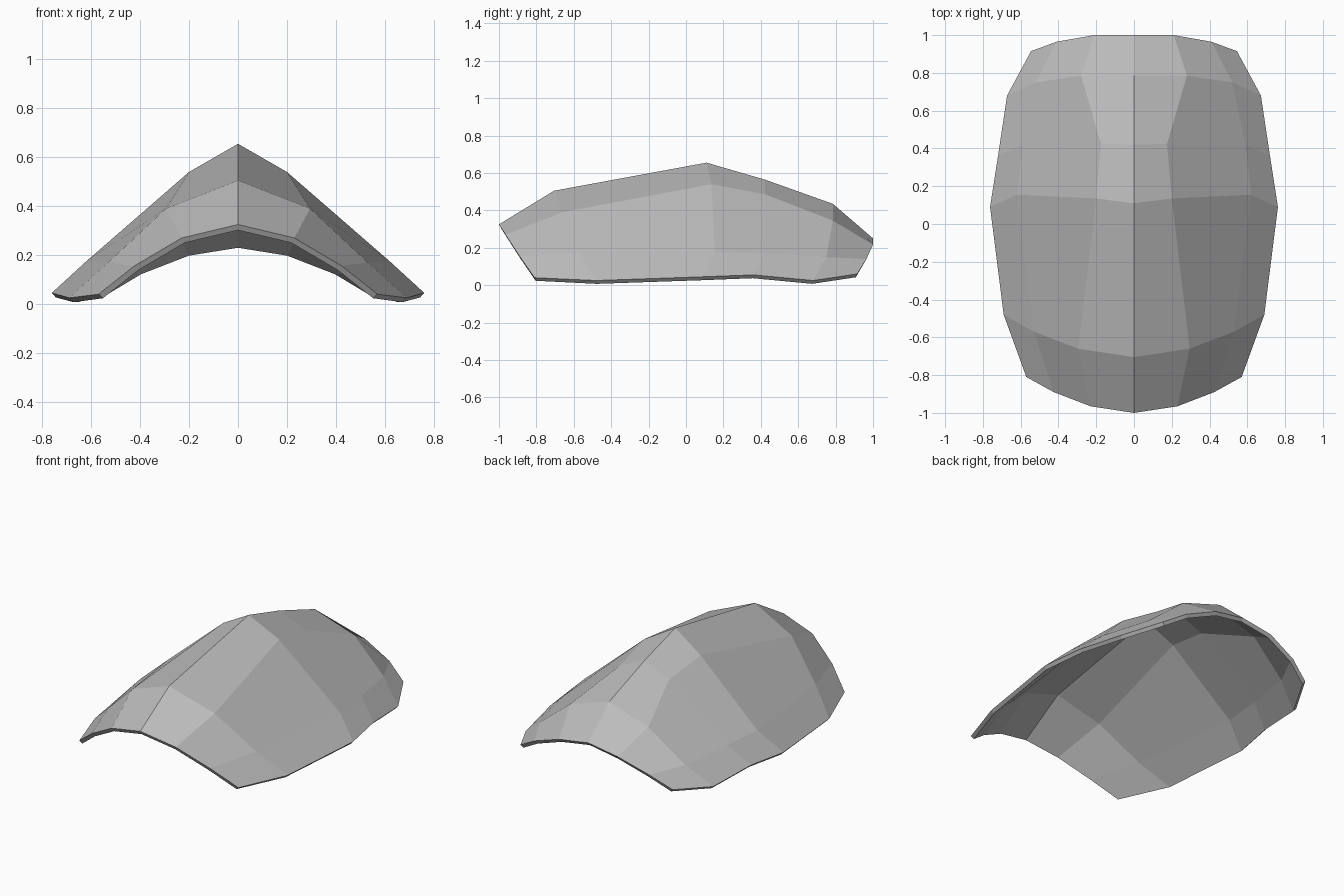
import bpy
import bmesh

default_cube = bpy.data.objects.get("Cube")
if default_cube:
    bpy.data.objects.remove(default_cube, do_unlink=True)


def make_material(name, colour):
    material = bpy.data.materials.new(name)
    material.use_nodes = True
    material.diffuse_color = colour
    for node in material.node_tree.nodes:
        if node.type == "BSDF_PRINCIPLED":
            node.inputs["Base Color"].default_value = colour
    return material


# Cross ribs from front to back, each running from the ridge down to the left rim
ribs = [
    [(0, -1, .325), (.23, -.965, .27), (.425, -.89, .155), (.57, -.81, .04)],
    [(0, -.705, .505), (.295, -.66, .39), (.53, -.57, .17), (.69, -.48, .025)],
    [(0, .11, .655), (.2, .135, .54), (.62, .155, .175), (.762, .09, .045)],
    [(0, .42, .565), (.175, .425, .485), (.59, .42, .17), (.72, .36, .055)],
    [(0, .785, .435), (.28, .785, .345), (.52, .75, .15), (.672, .68, .025)],
    [(0, 1, .25), (.21, 1, .217), (.41, .965, .14), (.545, .915, .06)],
]


def loft_ribs(name, sections, material):
    """Skin neighbouring ribs with quads to make one half of the shell."""
    bm = bmesh.new()
    rows = [[bm.verts.new(point) for point in rib] for rib in sections]
    for near, far in zip(rows, rows[1:]):
        for i in range(len(near) - 1):
            bm.faces.new((near[i], near[i + 1], far[i + 1], far[i]))
    bm.normal_update()
    mesh = bpy.data.meshes.new(name)
    bm.to_mesh(mesh)
    bm.free()
    mesh.materials.append(material)
    shell = bpy.data.objects.new(name, mesh)
    bpy.context.collection.objects.link(shell)
    return shell


# Faceted curved plate: half skin, mirrored across the ridge, then thickened inward
grey = make_material("plain grey", (0.5, 0.5, 0.5, 1))
plate = loft_ribs("curved_shell_plate", ribs, grey)

mirror = plate.modifiers.new("Mirror halves", "MIRROR")
mirror.use_axis[0] = True
mirror.use_clip = True
mirror.use_mirror_merge = True

thickness = plate.modifiers.new("Plate thickness", "SOLIDIFY")
thickness.thickness = 0.025
thickness.offset = -1
thickness.use_even_offset = True
